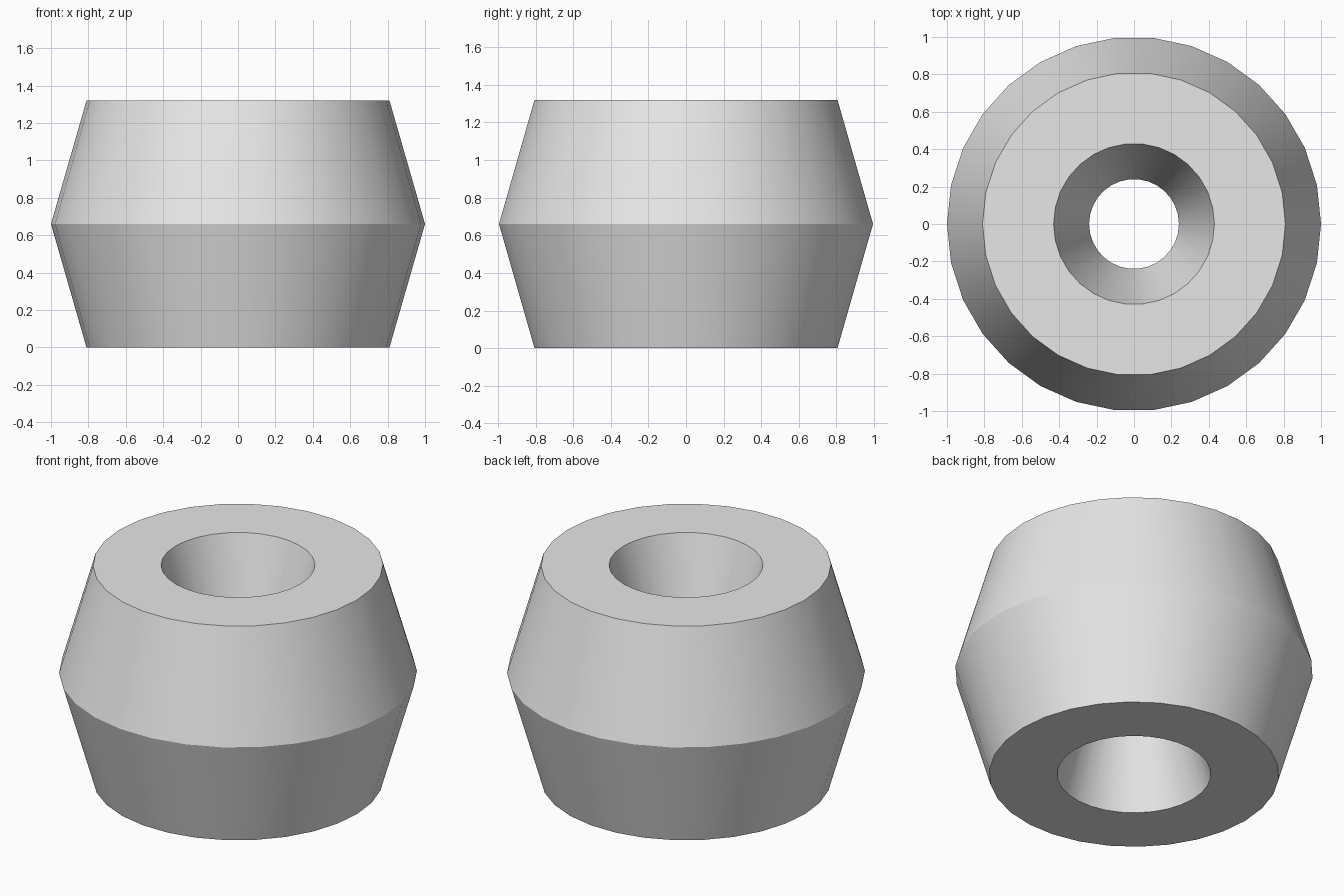
import bpy
import bmesh
import math

cube = bpy.data.objects.get("Cube")
if cube:
    bpy.data.objects.remove(cube, do_unlink=True)

SIDES = 30
HEIGHT = 1.32
MID = HEIGHT / 2

# Plain grey material
grey = bpy.data.materials.new("plain_grey")
grey.use_nodes = True
colour = (0.8, 0.8, 0.8, 1)
grey.diffuse_color = colour
grey.node_tree.nodes["Principled BSDF"].inputs["Base Color"].default_value = colour

# Closed wall section (radius, height): double cone outside, hourglass bore inside
section = [(0.81, 0), (1.0, MID), (0.81, HEIGHT),
           (0.43, HEIGHT), (0.24, MID), (0.43, 0)]

# Revolve the section about z
bm = bmesh.new()
verts = [bm.verts.new((r, 0, z)) for r, z in section]
edges = [bm.edges.new((v, verts[(i + 1) % len(verts)])) for i, v in enumerate(verts)]
bmesh.ops.spin(bm, geom=verts + edges, cent=(0, 0, 0), axis=(0, 0, 1),
               angle=math.tau, steps=SIDES, use_duplicate=False)
bmesh.ops.remove_doubles(bm, verts=bm.verts[:], dist=0.0001)
bmesh.ops.recalc_face_normals(bm, faces=bm.faces[:])

mesh = bpy.data.meshes.new("bicone_bead")
bm.to_mesh(mesh)
bm.free()
mesh.materials.append(grey)
bead = bpy.data.objects.new("bicone_bead", mesh)
bpy.context.collection.objects.link(bead)

# Smooth around the sides, sharp at the waist and rims
bpy.ops.object.select_all(action="DESELECT")
bead.select_set(True)
bpy.context.view_layer.objects.active = bead
bpy.ops.object.shade_smooth_by_angle(angle=math.radians(25))
